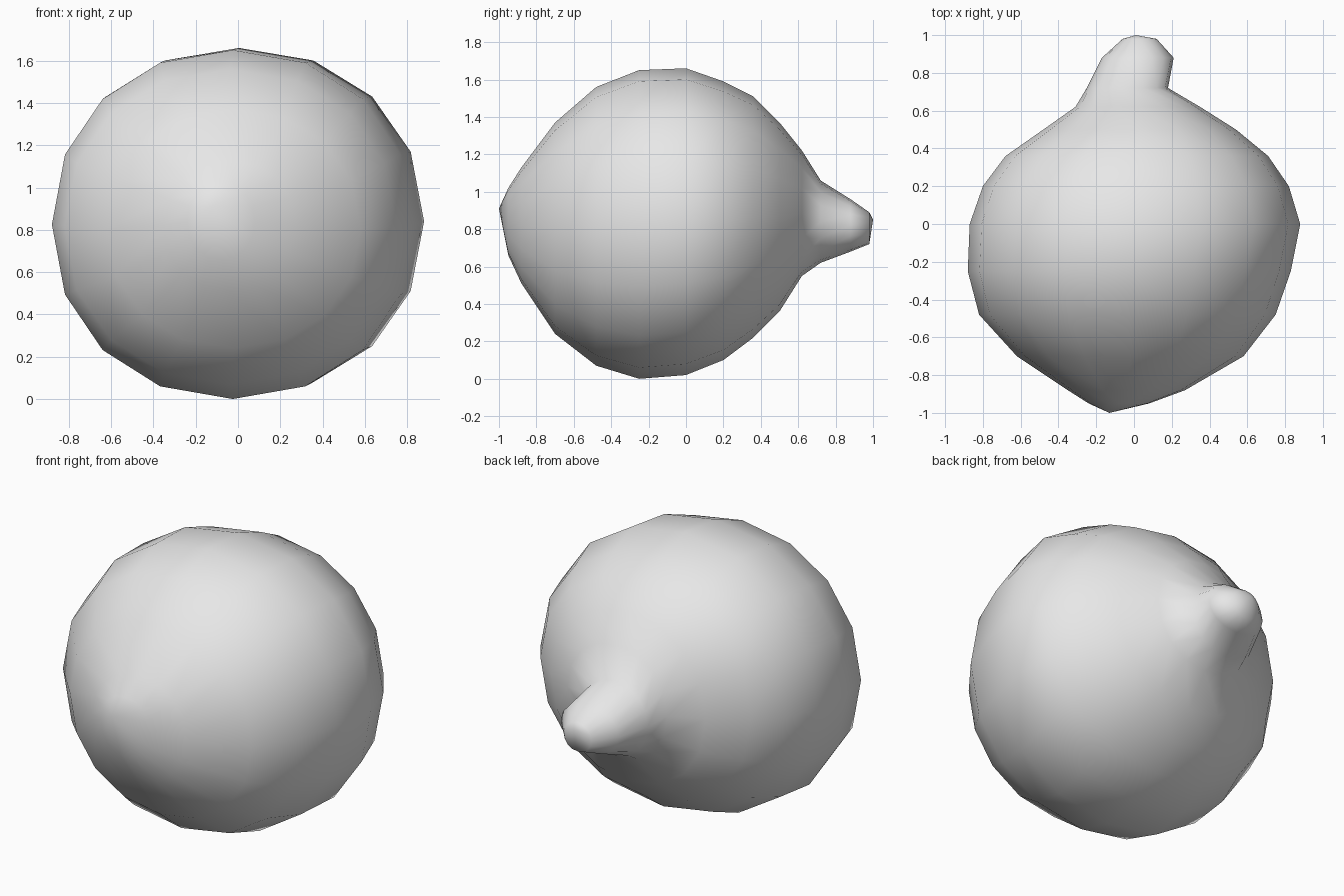
import bpy
import bmesh
from math import cos, sin, pi, copysign

cube = bpy.data.objects.get("Cube")
if cube:
    bpy.data.objects.remove(cube, do_unlink=True)

SIDES = 16

# One colour for the whole gourd
grey = bpy.data.materials.new("plain grey")
grey.use_nodes = True
grey.diffuse_color = (0.8, 0.8, 0.8, 1)
grey.node_tree.nodes["Principled BSDF"].inputs["Base Color"].default_value = grey.diffuse_color

# Cross-sections from front to back: y, x min, x max, z min, z max
SECTIONS = [
    (-0.95, -0.24, 0.08, 0.66, 1.02),
    (-0.88, -0.35, 0.27, 0.51, 1.13),
    (-0.70, -0.62, 0.58, 0.24, 1.37),
    (-0.48, -0.82, 0.75, 0.07, 1.56),
    (-0.25, -0.88, 0.83, 0.00, 1.65),
    (0.00, -0.87, 0.88, 0.02, 1.66),
    (0.20, -0.80, 0.82, 0.10, 1.59),
    (0.36, -0.68, 0.71, 0.22, 1.51),
    (0.50, -0.48, 0.54, 0.36, 1.37),
    (0.62, -0.31, 0.35, 0.55, 1.22),
    (0.72, -0.25, 0.18, 0.62, 1.06),
    (0.88, -0.17, 0.21, 0.68, 0.96),
    (0.98, -0.06, 0.12, 0.72, 0.89),
]


def rounded(v):
    """Slightly fuller than a plain ellipse."""
    return copysign(abs(v) ** 0.95, v) if abs(v) > 1e-6 else 0.0


def make_ring(bm, y, x0, x1, z0, z1):
    ring = []
    for i in range(SIDES):
        a = 2 * pi * i / SIDES
        x = (x0 + x1) / 2 + (x1 - x0) / 2 * rounded(cos(a))
        z = (z0 + z1) / 2 + (z1 - z0) / 2 * rounded(sin(a))
        ring.append(bm.verts.new((x, y, z)))
    return ring


# Round body drawn out into a short stem at the back
bm = bmesh.new()
rings = [make_ring(bm, *s) for s in SECTIONS]
nose = bm.verts.new((-0.13, -1.0, 0.91))
stem_tip = bm.verts.new((0.01, 1.0, 0.85))
for i in range(SIDES):
    j = (i + 1) % SIDES
    for a, b in zip(rings, rings[1:]):
        bm.faces.new((a[i], a[j], b[j], b[i]))
    bm.faces.new((nose, rings[0][j], rings[0][i]))
    bm.faces.new((stem_tip, rings[-1][i], rings[-1][j]))
bmesh.ops.recalc_face_normals(bm, faces=bm.faces)
for f in bm.faces:
    f.smooth = True

mesh = bpy.data.meshes.new("gourd_body")
bm.to_mesh(mesh)
bm.free()
mesh.materials.append(grey)
body = bpy.data.objects.new("gourd_body", mesh)
bpy.context.collection.objects.link(body)
